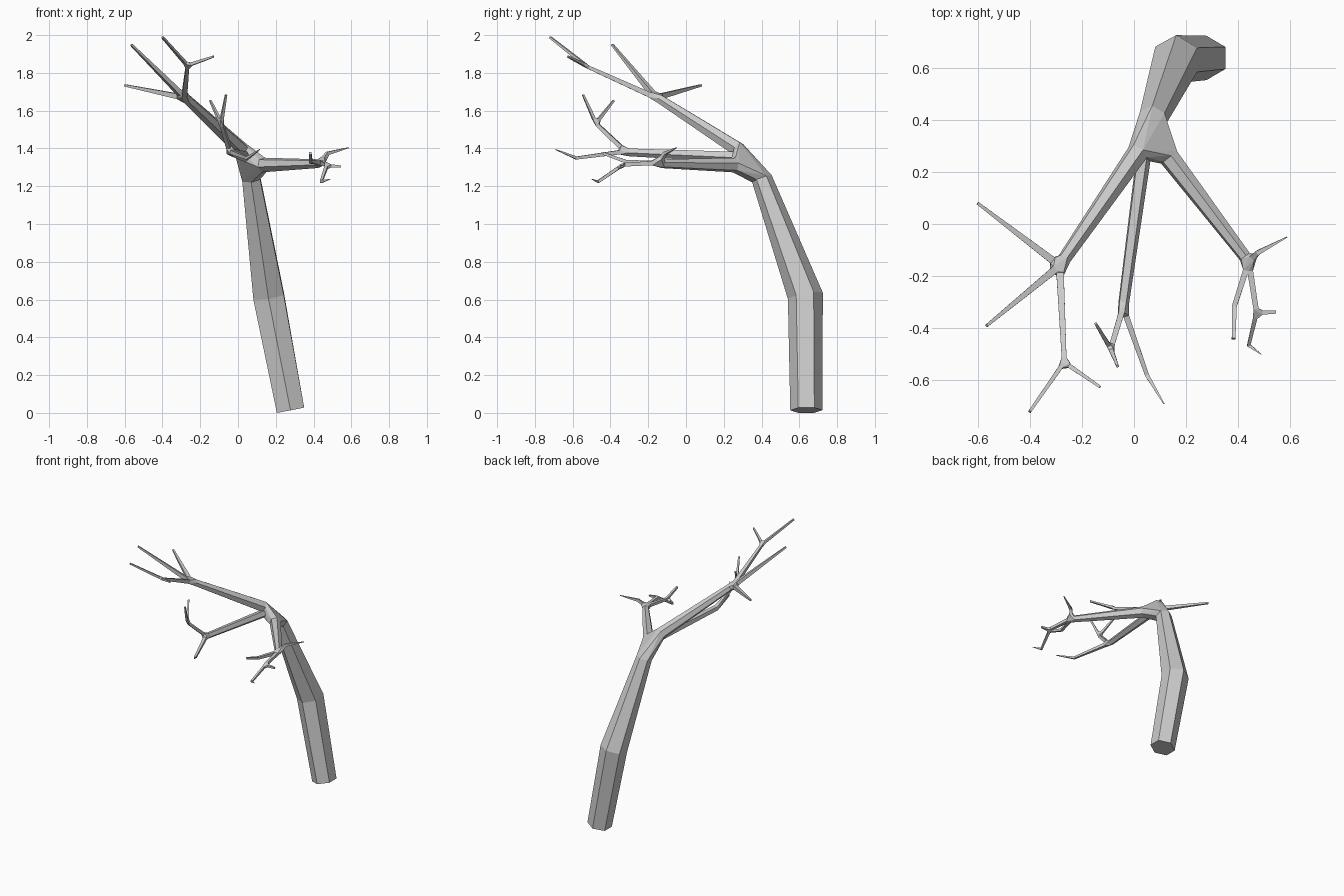
import bpy, bmesh, math
from mathutils import Vector

if "Cube" in bpy.data.objects:
    bpy.data.objects.remove(bpy.data.objects["Cube"])

bm = bmesh.new()


def ring(p, n, r, sides, ref, phase):
    """Ring of vertices around p, square to direction n."""
    u = (ref - n * ref.dot(n)).normalized()
    v = n.cross(u)
    return [bm.verts.new(p + r * (u * math.cos(a) + v * math.sin(a)))
            for a in (phase + 2 * math.pi * i / sides for i in range(sides))]


def limb(points, sides=4, ref=(0, 0, 1), phase=math.pi / 4, cap_start=False, cap_end=True):
    """Tapered tube through (x, y, z, radius) points; returns first and last rings."""
    pos = [Vector(p[:3]) for p in points]
    rings = []
    for i, p in enumerate(pos):
        n = Vector()
        if i:
            n += (p - pos[i - 1]).normalized()
        if i < len(pos) - 1:
            n += (pos[i + 1] - p).normalized()
        rings.append(ring(p, n.normalized(), points[i][3], sides, Vector(ref), phase))
    for a, b in zip(rings, rings[1:]):
        for k in range(sides):
            j = (k + 1) % sides
            bm.faces.new((a[k], a[j], b[j], b[k]))
    if cap_start:
        bm.faces.new(rings[0][::-1])
    if cap_end:
        bm.faces.new(rings[-1])
    return rings[0], rings[-1]


def fork(rings):
    """Faceted joint that joins several ring ends."""
    verts = [v for r in rings for v in r]
    out = bmesh.ops.convex_hull(bm, input=verts, use_existing_faces=False)
    faces = [f for f in out["geom"] if isinstance(f, bmesh.types.BMFace)]
    caps = [f for f in faces if any(all(v in r for v in f.verts) for r in rings)]
    bmesh.ops.delete(bm, geom=caps, context='FACES_ONLY')


def split(end, at, twigs, start_r=0.016, gap=0.035):
    """Grow twigs from a joint; a twig is a list of points ending in its radius."""
    starts = [end]
    at = Vector(at)
    ends = []
    for t in twigs:
        d = (Vector(t[0][:3]) - at).normalized()
        first = (*(at + d * gap), start_r)
        a, b = limb([first] + t)
        starts.append(a)
        ends.append(b)
    fork(starts)
    return ends


# trunk
_, trunk_top = limb([(0.278, 0.637, 0.02, 0.085), (0.162, 0.632, 0.625, 0.094),
                     (0.07, 0.402, 1.245, 0.055)], 6, (1, 0, 0), math.pi / 6,
                    cap_start=True, cap_end=False)

# three main branches
l0, l1 = limb([(0.015, 0.275, 1.402, 0.042), (-0.268, -0.135, 1.665, 0.026)], 6, cap_end=False)
m0, m1 = limb([(0.035, 0.255, 1.362, 0.030), (-0.04, -0.30, 1.386, 0.022)], 5, cap_end=False)
r0, r1 = limb([(0.135, 0.255, 1.318, 0.040), (0.425, -0.125, 1.325, 0.024)], 6, cap_end=False)
fork([trunk_top, l0, m0, r0])

# left branch twigs
e = split(l1, (-0.285, -0.16, 1.675), [
    [(-0.60, 0.08, 1.74, 0.008)],
    [(-0.565, -0.39, 1.955, 0.008)],
    [(-0.268, -0.515, 1.835, 0.013)]], start_r=0.02)
split(e[2], (-0.268, -0.53, 1.845), [
    [(-0.40, -0.72, 1.995, 0.008)],
    [(-0.13, -0.625, 1.892, 0.007)]], 0.012, 0.025)

# middle branch twigs
e = split(m1, (-0.042, -0.32, 1.39), [
    [(-0.085, -0.465, 1.527, 0.014)],
    [(0.05, -0.58, 1.355, 0.011), (0.115, -0.69, 1.40, 0.003)]])
split(e[0], (-0.09, -0.477, 1.54), [
    [(-0.147, -0.382, 1.66, 0.007)],
    [(-0.063, -0.545, 1.69, 0.007)]], 0.012, 0.025)

# right branch twigs
e = split(r1, (0.44, -0.145, 1.33), [
    [(0.475, -0.11, 1.38, 0.013), (0.587, -0.05, 1.41, 0.003)],
    [(0.385, -0.315, 1.335, 0.013), (0.382, -0.44, 1.38, 0.010)],
    [(0.468, -0.325, 1.32, 0.014)]])
split(e[2], (0.47, -0.34, 1.315), [
    [(0.545, -0.338, 1.31, 0.008)],
    [(0.44, -0.465, 1.23, 0.010), (0.488, -0.50, 1.243, 0.002)]], 0.012, 0.022)

bmesh.ops.recalc_face_normals(bm, faces=bm.faces)
lowest = min(v.co.z for v in bm.verts)
for v in bm.verts:
    v.co.z -= lowest
mesh = bpy.data.meshes.new("bare_tree")
bm.to_mesh(mesh)
bm.free()
bpy.context.collection.objects.link(bpy.data.objects.new("bare_tree", mesh))
